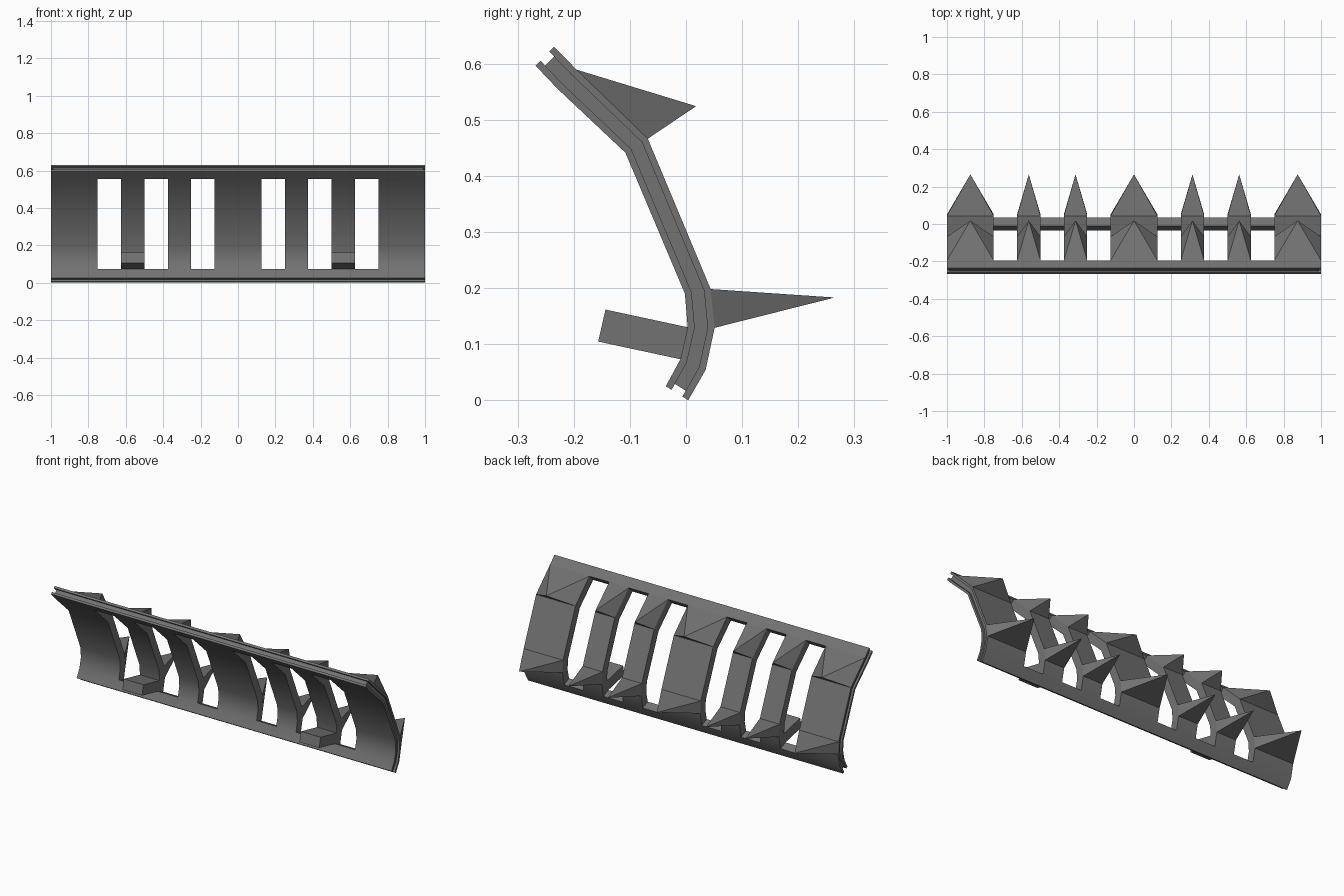
import bpy, bmesh
from mathutils import Vector

if "Cube" in bpy.data.objects:
    bpy.data.objects.remove(bpy.data.objects["Cube"])

# Bent cross-section (y, z), bottom to top: back skin and front skin
BACK = [(.004, .0), (.035, .054), (.051, .129), (.044, .198), (-.068, .466), (-.195, .589), (-.235, .63)]
FRONT = [(-.036, .025), (-.01, .073), (.003, .13), (-.002, .19), (-.108, .441), (-.229, .555), (-.268, .596)]
half = [.125, .25, .375, .5, .625, .75, 1]
XS = [-x for x in reversed(half)] + half
NI, NJ = len(XS) - 1, len(BACK) - 1
DEPTH = .012  # depth of the groove round the rim

mat = bpy.data.materials.new("dark_grey_metal")
mat.diffuse_color = (.17, .17, .17, 1)
mat.use_nodes = True
mat.node_tree.nodes["Principled BSDF"].inputs["Base Color"].default_value = mat.diffuse_color


def make(name, polys, smooth=False):
    bm = bmesh.new()
    for p in polys:
        bm.faces.new([bm.verts.new(v) for v in p])
    bmesh.ops.remove_doubles(bm, verts=bm.verts[:], dist=1e-5)
    bmesh.ops.recalc_face_normals(bm, faces=bm.faces[:])
    me = bpy.data.meshes.new(name)
    bm.to_mesh(me)
    bm.free()
    ob = bpy.data.objects.new(name, me)
    bpy.context.collection.objects.link(ob)
    me.materials.append(mat)
    if smooth:
        bpy.ops.object.select_all(action='DESELECT')
        ob.select_set(True)
        bpy.context.view_layer.objects.active = ob
        bpy.ops.object.shade_smooth_by_angle(angle=.55)
    return ob


def pt(i, j, t, inset=False):
    """Point on the panel; t = 0 back skin, 1 front skin; inset pulls the rim inward."""
    def at(k):
        return Vector((XS[i], *BACK[k])).lerp(Vector((XS[i], *FRONT[k])), t)
    p = at(j)
    if inset:
        if j in (0, NJ):
            p = p + (at(1 if j == 0 else NJ - 1) - p).normalized() * DEPTH
        if i in (0, NI):
            p.x += DEPTH if i == 0 else -DEPTH
    return p


def quad(i, j, t):
    return [pt(i, j, t), pt(i + 1, j, t), pt(i + 1, j + 1, t), pt(i, j + 1, t)]


def solid(i, j):
    return not (i % 2 == 1 and 1 <= j < NJ - 1)


bars = range(0, NI, 2)
pegs = (2, NI - 3)

# Slotted panel with a grooved outer rim
polys = []
rim = [(0, 0), (.26, 0), (.26, 1), (.74, 1), (.74, 0), (1, 0)]
for i in range(NI):
    for j in range(NJ):
        if not solid(i, j):
            continue
        if not (i in bars and j in (2, 4)):
            polys.append(quad(i, j, 0))
        if not (i in pegs and j == 1):
            polys.append(quad(i, j, 1))
        for di, dj, a, b in ((-1, 0, (i, j), (i, j + 1)), (1, 0, (i + 1, j), (i + 1, j + 1)),
                             (0, -1, (i, j), (i + 1, j)), (0, 1, (i, j + 1), (i + 1, j + 1))):
            ni, nj = i + di, j + dj
            if 0 <= ni < NI and 0 <= nj < NJ:
                if not solid(ni, nj):
                    polys.append([pt(*a, 0), pt(*b, 0), pt(*b, 1), pt(*a, 1)])
            else:
                for r, s in zip(rim, rim[1:]):
                    polys.append([pt(*a, *r), pt(*b, *r), pt(*b, *s), pt(*a, *s)])
make("slotted_panel", polys, True)

# Pyramid spikes on the back of every bar
for label, j, tip in (("lower", 2, (.265, .183)), ("upper", 4, (.018, .524))):
    for n, i in enumerate(bars):
        q = quad(i, j, 0)
        apex = Vector(((XS[i] + XS[i + 1]) / 2, *tip))
        make(f"{label}_spike_{n + 1}", [[q[k], q[(k + 1) % 4], apex] for k in range(4)])

# Square pegs on the front
for n, i in enumerate(pegs):
    q = quad(i, 1, 1)
    e = [v + Vector((0, -.1465, .0315)) for v in q]
    make(f"front_peg_{n + 1}", [e] + [[q[k], q[(k + 1) % 4], e[(k + 1) % 4], e[k]] for k in range(4)])
